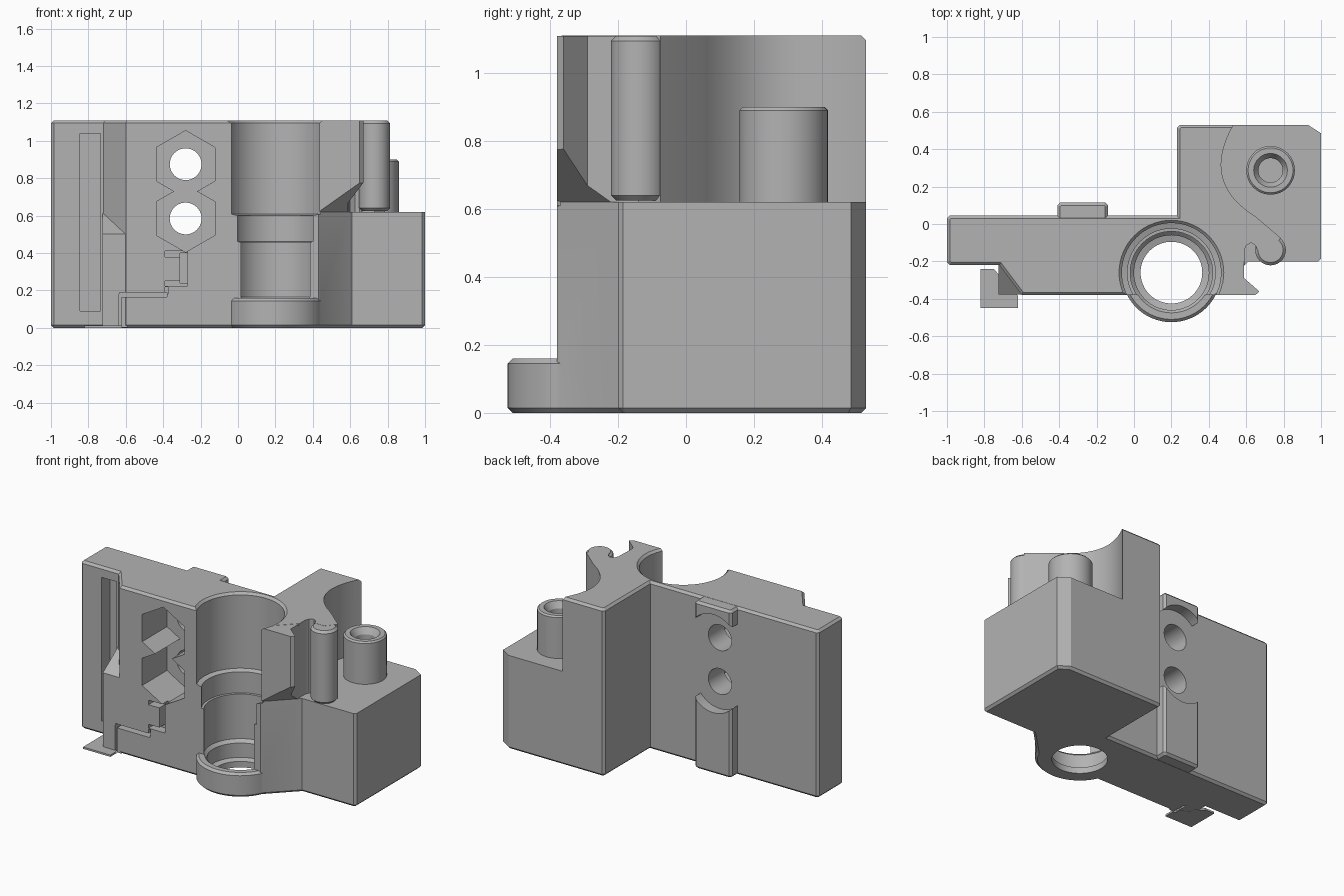
import bpy, bmesh, math
from mathutils import Vector
from mathutils.geometry import interpolate_bezier

cube = bpy.data.objects.get("Cube")
if cube:
    bpy.data.objects.remove(cube, do_unlink=True)

grey = bpy.data.materials.new("plain grey")
grey.use_nodes = True
grey.diffuse_color = (0.45, 0.45, 0.45, 1)
grey.node_tree.nodes["Principled BSDF"].inputs["Base Color"].default_value = (0.45, 0.45, 0.45, 1)


def finish(bm, name):
    bmesh.ops.recalc_face_normals(bm, faces=bm.faces[:])
    mesh = bpy.data.meshes.new(name)
    bm.to_mesh(mesh)
    bm.free()
    mesh.materials.append(grey)
    ob = bpy.data.objects.new(name, mesh)
    bpy.context.collection.objects.link(ob)
    return ob


def prism(name, outline, lo, hi, along_y=False, rims=(), chamfer=0.015, plane=None):
    """Extrude an outline along z (or y), chamfer chosen rims, trim by a plane."""
    bm = bmesh.new()
    place = (lambda a, b, t: (a, t, b)) if along_y else (lambda a, b, t: (a, b, t))
    low = [bm.verts.new(place(a, b, lo)) for a, b in outline]
    high = [bm.verts.new(place(a, b, hi)) for a, b in outline]
    bm.faces.new(low)
    bm.faces.new(high)
    n = len(outline)
    for i in range(n):
        j = (i + 1) % n
        bm.faces.new((low[i], low[j], high[j], high[i]))
    bmesh.ops.recalc_face_normals(bm, faces=bm.faces[:])
    if rims:
        edges = [e for e in bm.edges
                 if any(all(abs(v.co.z - r) < 1e-5 for v in e.verts) for r in rims)]
        bmesh.ops.bevel(bm, geom=edges, offset=chamfer, offset_type='OFFSET',
                        segments=1, profile=0.5, affect='EDGES')
    if plane:
        cut = bmesh.ops.bisect_plane(bm, geom=bm.verts[:] + bm.edges[:] + bm.faces[:],
                                     plane_co=plane[0], plane_no=plane[1], clear_outer=True)
        edges = [g for g in cut["geom_cut"] if isinstance(g, bmesh.types.BMEdge)]
        bmesh.ops.edgeloop_fill(bm, edges=edges)
    return finish(bm, name)


def circle(cx, cy, r, n=48):
    return [(cx + r * math.sin(math.tau * i / n), cy + r * math.cos(math.tau * i / n))
            for i in range(n)]


def box(x0, x1, y0, y1):
    return [(x0, y0), (x1, y0), (x1, y1), (x0, y1)]


def turned(name, cx, cy, profile, n=64):
    """Solid of revolution about a vertical axis from (radius, height) steps."""
    bm = bmesh.new()
    rings = [[bm.verts.new((x, y, z)) for x, y in circle(cx, cy, r, n)] for r, z in profile]
    for a, b in zip(rings, rings[1:]):
        for i in range(n):
            j = (i + 1) % n
            bm.faces.new((a[i], a[j], b[j], b[i]))
    bm.faces.new(rings[0])
    bm.faces.new(rings[-1])
    return finish(bm, name)


def combine(target, tool, op='DIFFERENCE'):
    mod = target.modifiers.new("combine", 'BOOLEAN')
    mod.operation, mod.solver, mod.object = op, 'EXACT', tool
    bpy.context.view_layer.objects.active = target
    bpy.ops.object.modifier_apply(modifier=mod.name)
    bpy.data.objects.remove(tool, do_unlink=True)


TOP, DECK = 1.11, 0.62
BORE = (0.2, -0.26)
HOLES = [(-0.28, 0.875), (-0.28, 0.585)]

# Main body: wall plus corner block
body = prism("main_body", [
    (-1, -0.205), (-0.985, -0.22), (-0.72, -0.22), (-0.6, -0.38), (0.43, -0.38),
    (0.61, -0.2), (0.985, -0.2), (1, -0.185), (1, 0.485), (0.93, 0.53),
    (0.245, 0.53), (0.23, 0.515), (0.23, 0.045), (-0.985, 0.045), (-1, 0.03)],
    0, TOP, rims=(0, TOP))

# Clear the space above the deck, leaving the curved arm
curve = [(p.x, p.y) for p in interpolate_bezier(
    Vector((0.55, 0.56)), Vector((0.425, 0.36)), Vector((0.425, 0.18)), Vector((0.65, 0.04)), 20)]
combine(body, prism("deck_cutter", [(0.55, 0.7)] + curve + [
    (0.785, -0.075), (0.73, -0.14), (0.66, -0.14), (0.65, -0.115), (0.625, -0.1),
    (0.6, -0.115), (0.59, -0.14), (0.59, -0.6), (1.2, -0.6), (1.2, 0.7)], DECK, 1.3))

# Rounded hook end and the sloped-underside lip
combine(body, prism("hook_end", circle(0.73, -0.139, 0.082, 40), DECK + 0.005, TOP - 0.001,
                    rims=(TOP - 0.001, DECK + 0.005)), 'UNION')
combine(body, prism("lip", [
    (0.38, -0.379), (0.65, -0.379), (0.67, -0.36), (0.589, -0.29), (0.589, -0.19), (0.42, -0.19)],
    0.55, TOP - 0.001, plane=((0.43, -0.38, DECK), (1, -1, -math.sqrt(2)))), 'UNION')

# Rod socket with its bottom collar
combine(body, turned("collar", *BORE, [(0.25, 0), (0.265, 0.015), (0.265, 0.145), (0.25, 0.16)]), 'UNION')
combine(body, turned("bore_cutter", *BORE, [
    (0.165, -0.1), (0.165, 0.04), (0.2, 0.05), (0.2, 0.145), (0.22, 0.165), (0.22, 0.46),
    (0.235, 0.461), (0.235, 0.6), (0.265, 0.61), (0.265, 1.095), (0.285, 1.115), (0.285, 1.3)]))

# Back rib, relieved around the bolt holes
rib = prism("back_rib", [(-0.41, 0.0), (-0.14, 0.0), (-0.14, 0.1), (-0.155, 0.115),
                         (-0.395, 0.115), (-0.41, 0.1)], 0.001, TOP - 0.001,
            rims=(0.001, TOP - 0.001))
for x, z in HOLES:
    combine(rib, prism("rib_cutter", circle(x, z, 0.18), -0.2, 0.3, True))
combine(rib, prism("rib_cutter", box(-0.6, 0, 0.585, 0.875), -0.2, 0.3, True))
combine(body, rib, 'UNION')

# Bolt holes with hexagonal nut pockets
for x, z in HOLES:
    combine(body, prism("nut_cutter", circle(x, z, 0.18, 6), -0.6, -0.12, True))
    combine(body, prism("bolt_cutter", circle(x, z, 0.085, 40), -0.6, 0.3, True))

# Tall slot in the front left face
combine(body, prism("slot_cutter", box(-0.845, -0.735, 0.09, 1.04), -0.5, -0.13, True))

# Corner filler leg with a sloped top
combine(body, prism("corner_leg", [(-0.725, -0.21), (-0.725, -0.378), (-0.59, -0.378), (-0.59, -0.21)],
                    0.002, 0.8, plane=((0, -0.38, 0.5), (0, -0.7, 1))), 'UNION')

# Stepped gaps around the filler
for x0, x1, z0, z1, depth in [(-0.633, -0.38, 0.165, 0.19, 0.1),
                              (-0.635, -0.622, -0.1, 0.18, 0.1),
                              (-0.39, -0.375, 0.18, 0.22, 0.06),
                              (-0.39, -0.27, 0.225, 0.25, 0.06),
                              (-0.31, -0.27, 0.24, 0.4, 0.08),
                              (-0.39, -0.27, 0.38, 0.41, 0.06)]:
    combine(body, prism("gap_cutter", box(x0, x1, z0, z1), -0.6, -0.38 + depth, True))

# Hollow post on the deck
combine(body, turned("post", 0.73, 0.287, [(0.13, 0.55), (0.13, 0.89), (0.12, 0.9)], 48), 'UNION')
combine(body, turned("post_cutter", 0.73, 0.287, [
    (0.065, 0.35), (0.065, 0.86), (0.09, 0.9), (0.09, 1.3)], 48))

# Thin foot sheet under the corner leg
foot = prism("foot_sheet", [(-0.82, -0.24), (-0.75, -0.24), (-0.62, -0.385),
                            (-0.62, -0.45), (-0.82, -0.45)], 0, 0.012)

for ob in (body, foot):
    bpy.ops.object.select_all(action='DESELECT')
    ob.select_set(True)
    bpy.context.view_layer.objects.active = ob
    bpy.ops.object.shade_smooth_by_angle(angle=math.radians(25))
